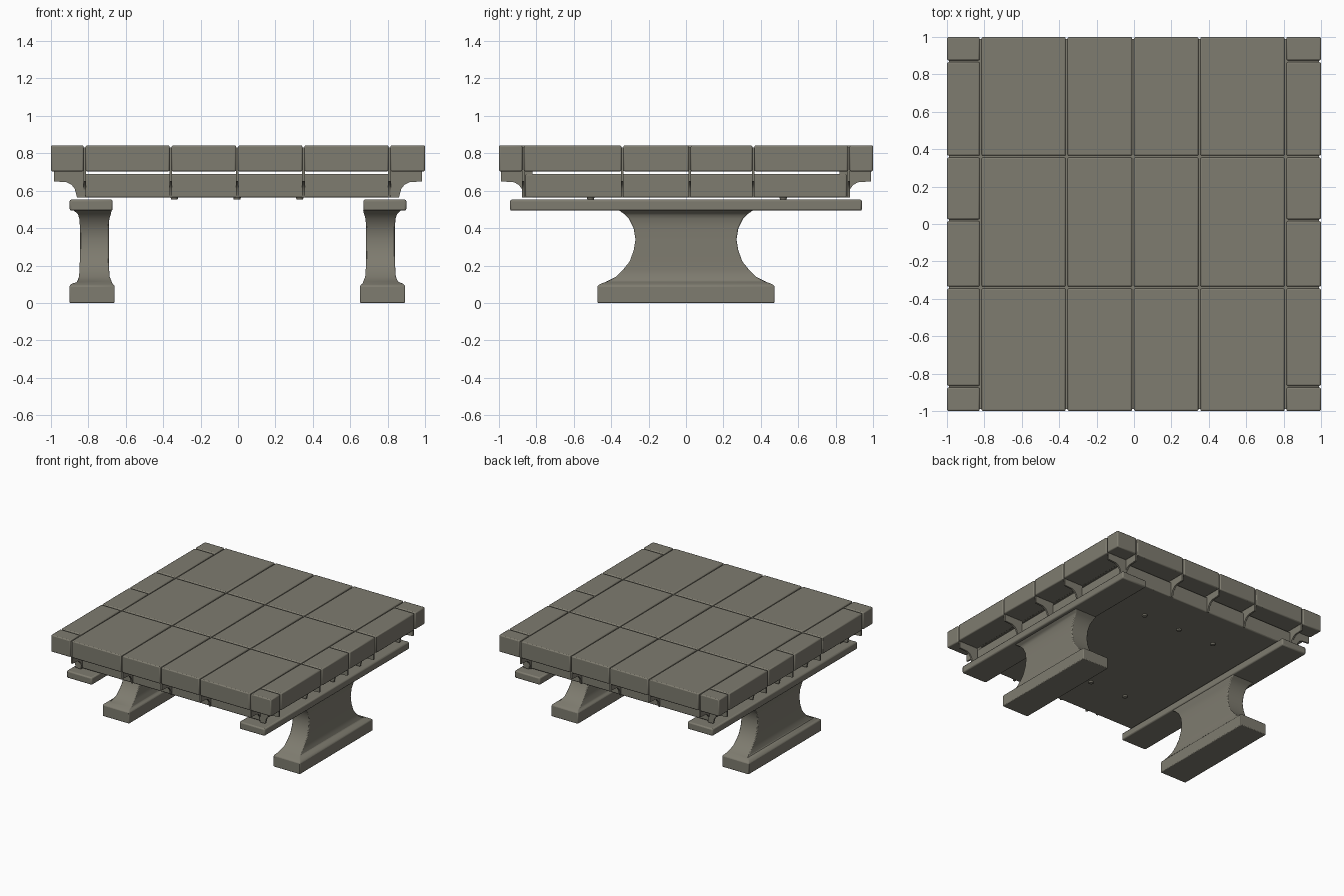
import bpy, bmesh, math
from mathutils import Matrix, Vector

if "Cube" in bpy.data.objects:
    bpy.data.objects.remove(bpy.data.objects["Cube"], do_unlink=True)

stone = bpy.data.materials.new("olive_grey_stone")
stone.use_nodes = True
COLOUR = (0.21, 0.2, 0.16, 1)
stone.diffuse_color = COLOUR
stone.node_tree.nodes["Principled BSDF"].inputs["Base Color"].default_value = COLOUR


def finish(name, bm, bevel=0.0, segments=2, angle=35):
    """Turn a bmesh into a shaded object with an optional soft edge."""
    bmesh.ops.recalc_face_normals(bm, faces=bm.faces)
    mesh = bpy.data.meshes.new(name)
    bm.to_mesh(mesh)
    bm.free()
    mesh.materials.append(stone)
    obj = bpy.data.objects.new(name, mesh)
    bpy.context.collection.objects.link(obj)
    if bevel:
        mod = obj.modifiers.new("soft_edges", "BEVEL")
        mod.width, mod.segments = bevel, segments
        mod.limit_method = "ANGLE"
    bpy.ops.object.select_all(action="DESELECT")
    obj.select_set(True)
    bpy.context.view_layer.objects.active = obj
    bpy.ops.object.shade_smooth_by_angle(angle=math.radians(angle))
    return obj


def add_box(bm, x, y, z):
    """Box from three (low, high) ranges."""
    size = Matrix.Diagonal((x[1] - x[0], y[1] - y[0], z[1] - z[0], 1))
    centre = Vector((sum(x) / 2, sum(y) / 2, sum(z) / 2))
    bmesh.ops.create_cube(bm, size=1, matrix=Matrix.Translation(centre) @ size)


def spans(cuts, gap=0.01):
    """Ranges between neighbouring cuts, leaving a joint between them."""
    last = len(cuts) - 1
    return [(a + (gap / 2 if i else 0), b - (gap / 2 if i + 1 < last else 0))
            for i, (a, b) in enumerate(zip(cuts, cuts[1:]))]


X_JOINTS = [-0.82, -0.36, -0.005, 0.35, 0.81]
Y_JOINTS = [-0.87, -0.34, 0.02, 0.36, 0.87]

# Table top: separate slabs with narrow joints over a recessed core
bm = bmesh.new()
columns = spans([-1] + X_JOINTS + [1])
for i, col in enumerate(columns):
    edge = i in (0, len(columns) - 1)
    rows = [-1] + Y_JOINTS + [1] if edge else [-1, -0.34, 0.36, 1]
    for row in spans(rows):
        add_box(bm, col, row, (0.703, 0.842))
finish("top_slabs", bm, 0.008)

bm = bmesh.new()
add_box(bm, (-0.988, 0.988), (-0.988, 0.988), (0.706, 0.832))
finish("top_core", bm)

# Lower body of the top, separated by a thin shadow gap
bm = bmesh.new()
add_box(bm, (-0.82, 0.82), (-0.86, 0.86), (0.563, 0.69))
finish("lower_body", bm, 0.008)

# Thin curved brackets around all four sides: (outward, height) profile
PROFILE = [(0.0, 0.705), (0.17, 0.705), (0.17, 0.65), (0.1, 0.645), (0.075, 0.632),
           (0.058, 0.61), (0.05, 0.58), (0.045, 0.563), (0.0, 0.563)]


def add_bracket(bm, to_world, thick=0.014):
    sides = [[bm.verts.new(to_world(out, s * thick / 2, z)) for out, z in PROFILE]
             for s in (-1, 1)]
    for ring in sides:
        bm.faces.new(ring)
    n = len(PROFILE)
    for i in range(n):
        j = (i + 1) % n
        bm.faces.new((sides[0][i], sides[0][j], sides[1][j], sides[1][i]))


bm = bmesh.new()
for side in (-1, 1):
    for y in Y_JOINTS:
        add_bracket(bm, lambda o, t, z: (side * (0.815 + o), y + t, z))
    for x in X_JOINTS:
        add_bracket(bm, lambda o, t, z: (x + t, side * (0.82 + o), z))
finish("edge_brackets", bm)

# Pedestals: rectangular sections lofted upward (height, half width, half length)
SECTIONS = [(0.0, 0.121, 0.473), (0.092, 0.121, 0.473), (0.103, 0.108, 0.455),
            (0.115, 0.092, 0.42), (0.14, 0.082, 0.375), (0.18, 0.079, 0.335),
            (0.22, 0.078, 0.302), (0.28, 0.077, 0.28), (0.34, 0.077, 0.27),
            (0.40, 0.077, 0.28), (0.45, 0.08, 0.305), (0.475, 0.088, 0.33),
            (0.50, 0.105, 0.365)]
for side, label in ((-1, "right"), (1, "left")):
    bm = bmesh.new()
    rings = []
    for z, hx, hy in SECTIONS:
        # The shaft sits slightly off the centre of its foot
        cx = side * 0.775 + (0.01 if side > 0 else -0.005) * (1 if hx > 0.1 else 0)
        if side > 0 and hx > 0.1:
            cx = 0.773
        elif side > 0:
            cx = 0.762
        elif hx <= 0.1:
            cx = -0.768
        rings.append([bm.verts.new((cx + a * hx, b * hy, z))
                      for a, b in ((-1, -1), (1, -1), (1, 1), (-1, 1))])
    for low, high in zip(rings, rings[1:]):
        for i in range(4):
            j = (i + 1) % 4
            bm.faces.new((low[i], low[j], high[j], high[i]))
    bm.faces.new(rings[0])
    bm.faces.new(rings[-1])
    finish(label + "_pedestal", bm, 0.006, 2, 40)

    # Long bearer beam across the head of the pedestal
    bm = bmesh.new()
    cx = side * 0.785
    add_box(bm, (cx - 0.115, cx + 0.115), (-0.941, 0.941), (0.493, 0.553))
    finish(label + "_bearer", bm, 0.01)

# Round bolt heads under the lower body
bm = bmesh.new()
for x in (-0.34, -0.005, 0.33):
    for y in (-0.51, 0.52):
        bmesh.ops.create_cone(bm, cap_ends=True, segments=12, radius1=0.017,
                              radius2=0.022, depth=0.016,
                              matrix=Matrix.Translation((x, y, 0.56)))
finish("bolt_heads", bm)
